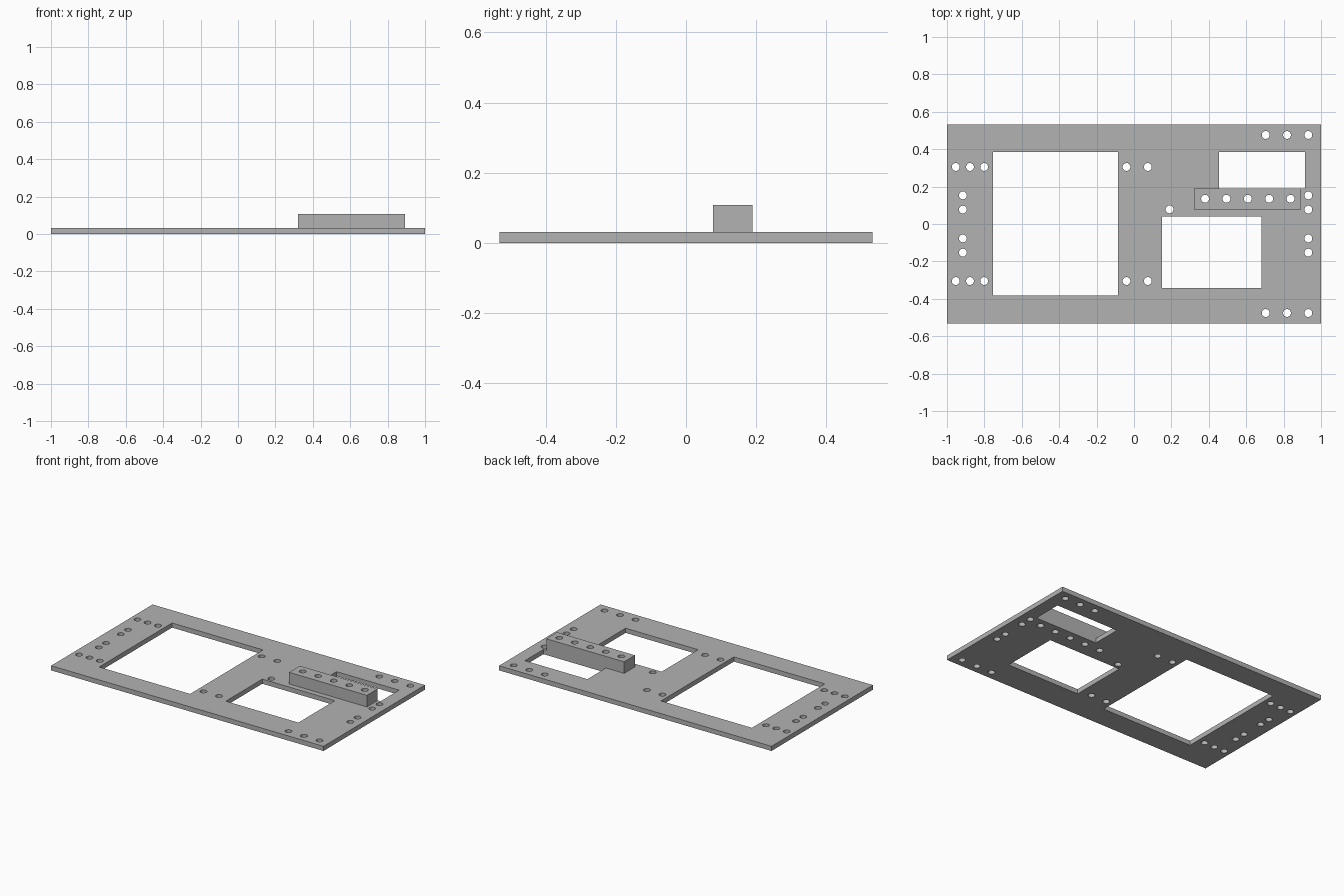
import bpy
from math import cos, sin, tau

cube = bpy.data.objects.get("Cube")
if cube:
    bpy.data.objects.remove(cube, do_unlink=True)

grey = bpy.data.materials.new("plain grey")
grey.use_nodes = True
color = (0.45, 0.45, 0.45, 1)
grey.diffuse_color = color
grey.node_tree.nodes["Principled BSDF"].inputs["Base Color"].default_value = color

HOLE_RADIUS, HOLE_SIDES = 0.021, 24
PLATE_TOP, BAR_TOP = 0.031, 0.108


def rectangle(x0, x1, y0, y1):
    return [(x0, y0), (x1, y0), (x1, y1), (x0, y1)]


def circle(x, y):
    angles = [tau * i / HOLE_SIDES for i in range(HOLE_SIDES)]
    return [(x + HOLE_RADIUS * cos(a), y + HOLE_RADIUS * sin(a)) for a in angles]


def sheet(name, loops, z0, z1):
    """Extrude an outline, with the further loops cut through it."""
    curve = bpy.data.curves.new(name, "CURVE")
    curve.dimensions = "2D"
    curve.fill_mode = "BOTH"
    curve.extrude = (z1 - z0) / 2
    for loop in loops:
        spline = curve.splines.new("POLY")
        spline.points.add(len(loop) - 1)
        for point, (x, y) in zip(spline.points, loop):
            point.co = (x, y, 0, 1)
        spline.use_cyclic_u = True
        spline.use_smooth = False
    obj = bpy.data.objects.new(name, curve)
    obj.location.z = (z0 + z1) / 2
    bpy.context.collection.objects.link(obj)
    bpy.ops.object.select_all(action="DESELECT")
    obj.select_set(True)
    bpy.context.view_layer.objects.active = obj
    bpy.ops.object.convert(target="MESH")
    obj = bpy.context.object
    obj.data.materials.clear()
    obj.data.materials.append(grey)
    bpy.ops.object.mode_set(mode="EDIT")
    bpy.ops.mesh.select_all(action="SELECT")
    bpy.ops.mesh.remove_doubles(threshold=0.0001)
    bpy.ops.mesh.normals_make_consistent(inside=False)
    bpy.ops.object.mode_set(mode="OBJECT")
    bpy.ops.object.shade_smooth_by_angle(angle=0.5)


# Screw holes, mirrored front to back
holes = [(0.19, 0.078)]
for side in (-1, 1):
    holes += [(x, side * 0.305) for x in (-0.953, -0.877, -0.801, -0.04, 0.074)]
    holes += [(x, side * 0.476) for x in (0.704, 0.818, 0.932)]
    holes += [(x, side * y) for x in (-0.915, 0.932) for y in (0.077, 0.153)]
bar_holes = [(0.38 + 0.1143 * i, 0.135) for i in range(5)]

# Base plate with three windows
windows = [
    rectangle(-0.753, -0.085, -0.381, 0.384),
    rectangle(0.15, 0.683, -0.342, 0.041),
    rectangle(0.455, 0.914, 0.19, 0.384),
]
outline = rectangle(-1, 1, -0.532, 0.532)
sheet("base_plate", [outline] + windows + [circle(*h) for h in holes + bar_holes], 0, PLATE_TOP)

# Raised drilled bar
bar = rectangle(0.321, 0.893, 0.077, 0.19)
sheet("mounting_bar", [bar] + [circle(*h) for h in bar_holes], PLATE_TOP, BAR_TOP)
